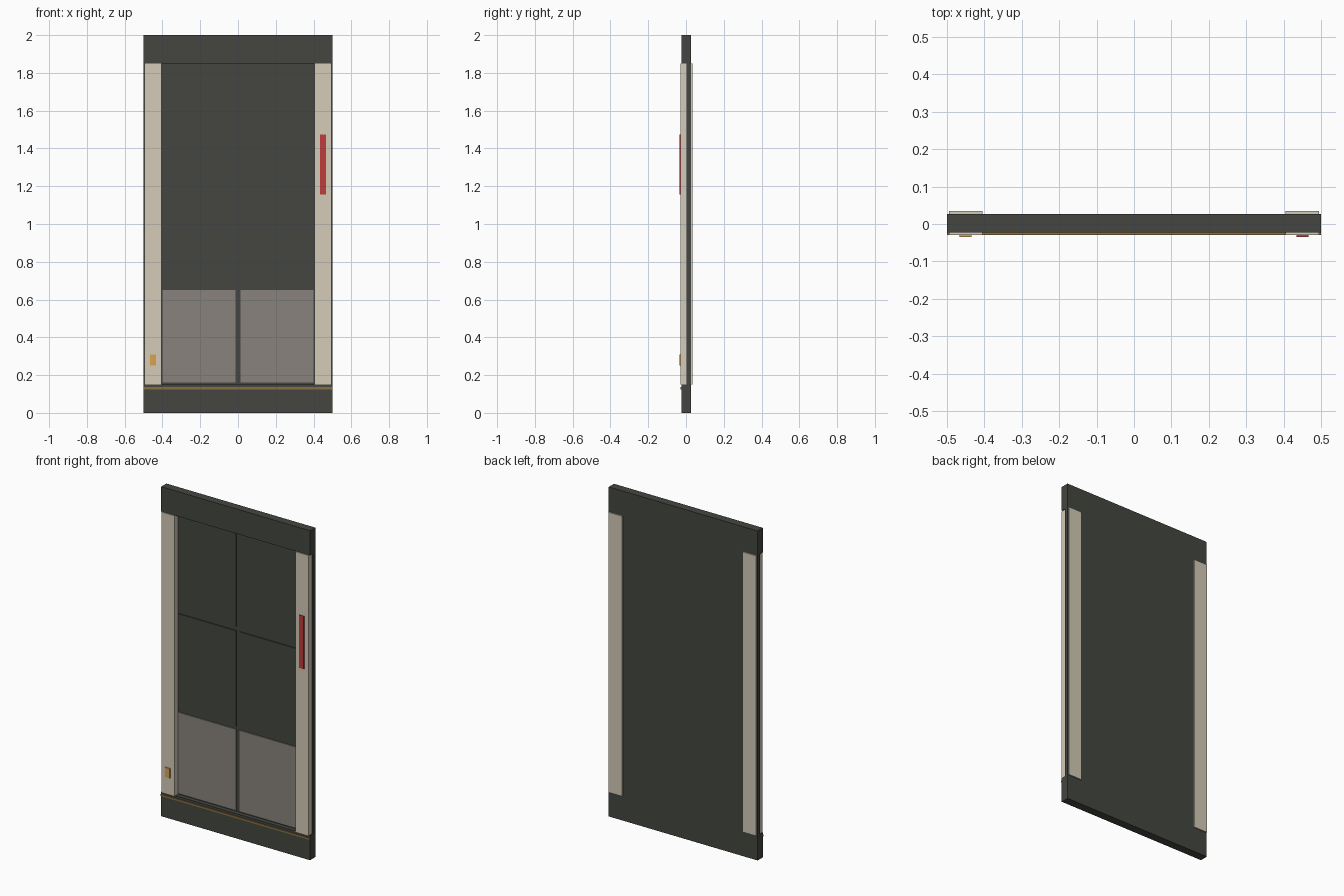
import bpy
import bmesh
from mathutils import Vector

if "Cube" in bpy.data.objects:
    bpy.data.objects.remove(bpy.data.objects["Cube"])


def material(name, rgb):
    m = bpy.data.materials.new(name)
    m.diffuse_color = (*rgb, 1)
    m.use_nodes = True
    m.node_tree.nodes["Principled BSDF"].inputs["Base Color"].default_value = m.diffuse_color
    return m


DARK = material("charcoal", (0.058, 0.061, 0.051))
CREAM = material("cream", (0.66, 0.60, 0.48))
TAUPE = material("taupe", (0.25, 0.225, 0.205))
RED = material("red", (0.52, 0.045, 0.045))
AMBER = material("amber", (0.70, 0.37, 0.08))
BRASS = material("brass", (0.25, 0.16, 0.05))


def box(name, xs, ys, zs, mat):
    """Axis-aligned box from (min, max) pairs."""
    lo, hi = Vector((xs[0], ys[0], zs[0])), Vector((xs[1], ys[1], zs[1]))
    bm = bmesh.new()
    bmesh.ops.create_cube(bm, size=1)
    bmesh.ops.scale(bm, vec=hi - lo, verts=bm.verts)
    bmesh.ops.translate(bm, vec=(lo + hi) / 2, verts=bm.verts)
    mesh = bpy.data.meshes.new(name)
    bm.to_mesh(mesh)
    bm.free()
    mesh.materials.append(mat)
    ob = bpy.data.objects.new(name, mesh)
    bpy.context.collection.objects.link(ob)
    return ob


FRONT, BACK, CORE = -0.023, 0.027, 0.003

# Door core and the thicker rails
box("core_panel", (-0.5, 0.5), (CORE, BACK), (0.15, 1.85), DARK)
box("bottom_rail", (-0.5, 0.5), (FRONT, BACK), (0, 0.15), DARK)
box("top_rail", (-0.5, 0.5), (FRONT, BACK), (1.85, 2), DARK)

# Pale stiles on both faces, mirrored left and right
for side, s in (("left", -1), ("right", 1)):
    xs = sorted((s * 0.405, s * 0.495))
    box(f"{side}_front_stile", xs, (-0.029, CORE), (0.15, 1.85), CREAM)
    box(f"{side}_back_stile", xs, (BACK, 0.035), (0.15, 1.85), CREAM)

    # Three inset panels per column, the lowest one paler
    px = sorted((s * 0.012, s * 0.4))
    for row, zs, mat in (("lower", (0.16, 0.65), TAUPE),
                         ("middle", (0.665, 1.248), DARK),
                         ("upper", (1.273, 1.843), DARK)):
        box(f"{side}_{row}_panel", px, (CORE - 0.006, CORE), zs, mat)

# Trim strip, handle and small latch plate
box("trim_strip", (-0.5, 0.5), (-0.029, FRONT), (0.125, 0.136), BRASS)
box("handle", (0.434, 0.466), (-0.035, -0.029), (1.155, 1.475), RED)
box("latch_plate", (-0.466, -0.434), (-0.035, -0.029), (0.252, 0.31), AMBER)
